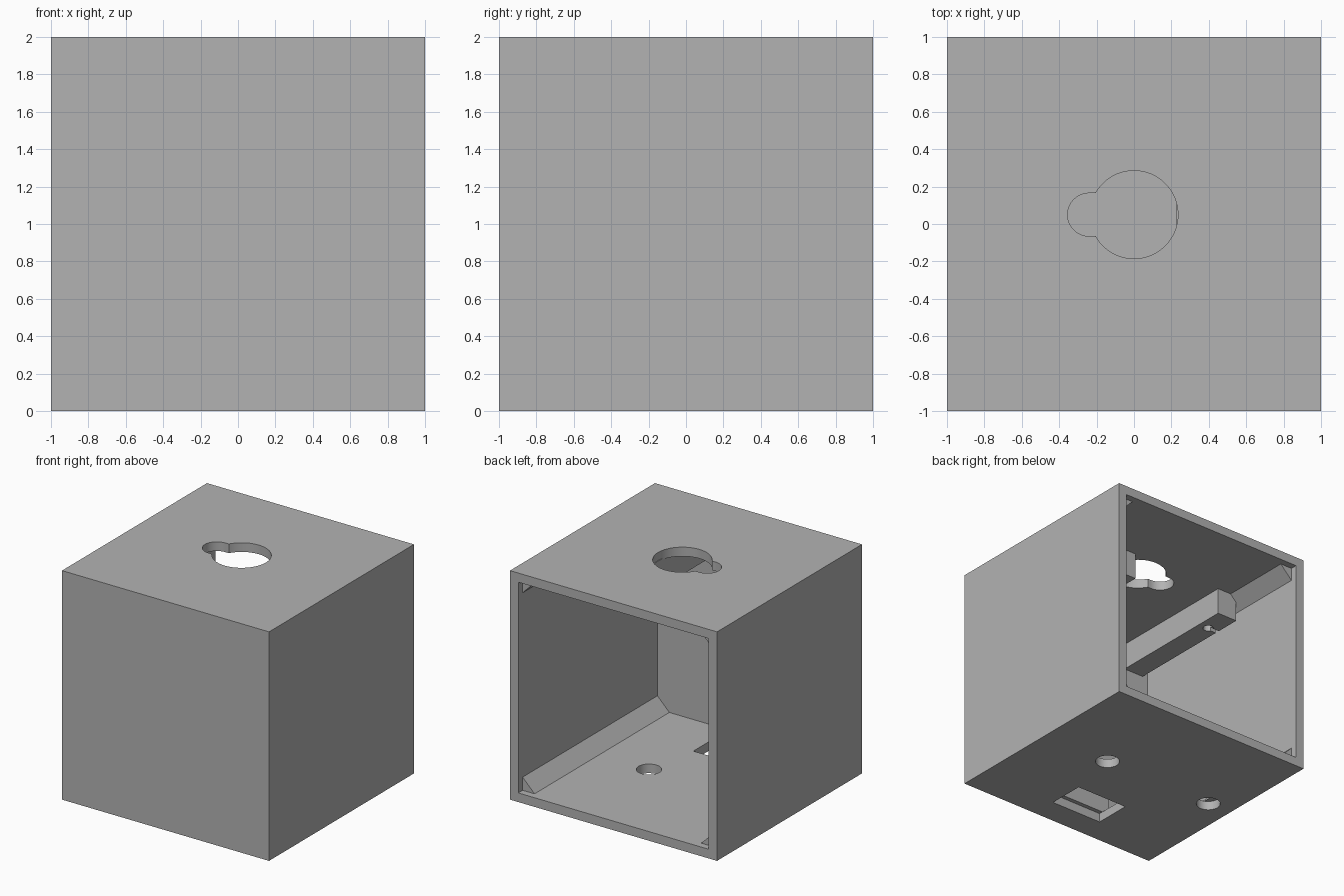
import bpy, bmesh, math
from mathutils import Matrix

cube = bpy.data.objects.get("Cube")
if cube:
    bpy.data.objects.remove(cube, do_unlink=True)

grey = bpy.data.materials.new("plain grey")
grey.use_nodes = True
colour = (0.45, 0.45, 0.45, 1)
grey.diffuse_color = colour
grey.node_tree.nodes["Principled BSDF"].inputs["Base Color"].default_value = colour

WALL = 0.08
IN = 1 - WALL          # inner half width
TOP = 2 - WALL         # ceiling height
HOLE_Y = 0.045


def make(name, bm):
    bmesh.ops.recalc_face_normals(bm, faces=bm.faces)
    mesh = bpy.data.meshes.new(name)
    bm.to_mesh(mesh)
    bm.free()
    mesh.materials.append(grey)
    ob = bpy.data.objects.new(name, mesh)
    bpy.context.collection.objects.link(ob)
    return ob


def box(name, x, y, z):
    bm = bmesh.new()
    spans = (x, y, z)
    size = Matrix.Diagonal([b - a for a, b in spans] + [1])
    mid = Matrix.Translation([(a + b) / 2 for a, b in spans])
    bmesh.ops.create_cube(bm, size=1, matrix=mid @ size)
    return make(name, bm)


def cylinder(name, x, y, z, r, sides=48):
    bm = bmesh.new()
    bmesh.ops.create_cone(bm, cap_ends=True, segments=sides, radius1=r, radius2=r,
                          depth=z[1] - z[0],
                          matrix=Matrix.Translation((x, y, sum(z) / 2)))
    return make(name, bm)


def cut(target, *cutters):
    bpy.context.view_layer.objects.active = target
    for c in cutters:
        c.hide_render = True
        mod = target.modifiers.new("cut", "BOOLEAN")
        mod.operation = "DIFFERENCE"
        mod.solver = "EXACT"
        mod.object = c
        bpy.ops.object.modifier_apply(modifier=mod.name)
        bpy.data.objects.remove(c, do_unlink=True)


# Hollow box, open at the back
shell = box("shell", (-1, 1), (-1, 1), (0, 2))
cut(shell, box("cavity", (-IN, IN), (-IN, 1.2), (WALL, TOP)))

# Keyhole in the lid of the box
through = (1.8, 2.2)
cut(shell,
    cylinder("round_hole", 0, 0.05, through, 0.235, 64),
    cylinder("lobe_hole", -0.24, 0.05, through, 0.115),
    box("lobe_neck", (-0.24, -0.1), (-0.065, 0.165), through))

# Connector slot and two access holes in the floor
RAILS = {"right": -0.768, "left": 0.326}
cut(shell, box("slot", (-0.27, 0.235), (-0.767, -0.436), (-0.2, 0.2)))
for x in RAILS.values():
    cut(shell, cylinder("access_hole", x, HOLE_Y, (-0.2, 0.2), 0.1))

# Hanging rails with a screw hole and a side notch
for side, x in RAILS.items():
    rail = box(side + "_rail", (x - 0.098, x + 0.098), (-IN - 0.01, 0.29), (1.685, TOP + 0.01))
    cut(rail,
        cylinder("screw_hole", x, HOLE_Y, (1.6, 1.85), 0.045, 24),
        box("notch", (x - 0.15, x), (HOLE_Y - 0.02, HOLE_Y + 0.02), (1.6, 1.72)))

# Triangular stiffeners along the four long inner edges
LEG = 0.115
for sx, side in ((1, "left"), (-1, "right")):
    for sz, level in ((1, "upper"), (-1, "lower")):
        bm = bmesh.new()
        profile = ((IN, IN), (IN - LEG, IN), (IN, IN - LEG))
        ends = [[bm.verts.new((sx * a, y, 1 + sz * b)) for a, b in profile]
                for y in (-IN, 0.94)]
        for ring in ends:
            bm.faces.new(ring)
        for i in range(3):
            j = (i + 1) % 3
            bm.faces.new((ends[0][i], ends[0][j], ends[1][j], ends[1][i]))
        make(level + "_" + side + "_stiffener", bm)

# Ledge in front of the connector slot
box("slot_ledge", (-0.34, 0.27), (-IN - 0.01, -0.73), (WALL, 0.25))

# Smooth hole walls, crisp edges
bpy.ops.object.select_all(action="DESELECT")
shell.select_set(True)
bpy.context.view_layer.objects.active = shell
bpy.ops.object.shade_smooth_by_angle(angle=math.radians(30))
